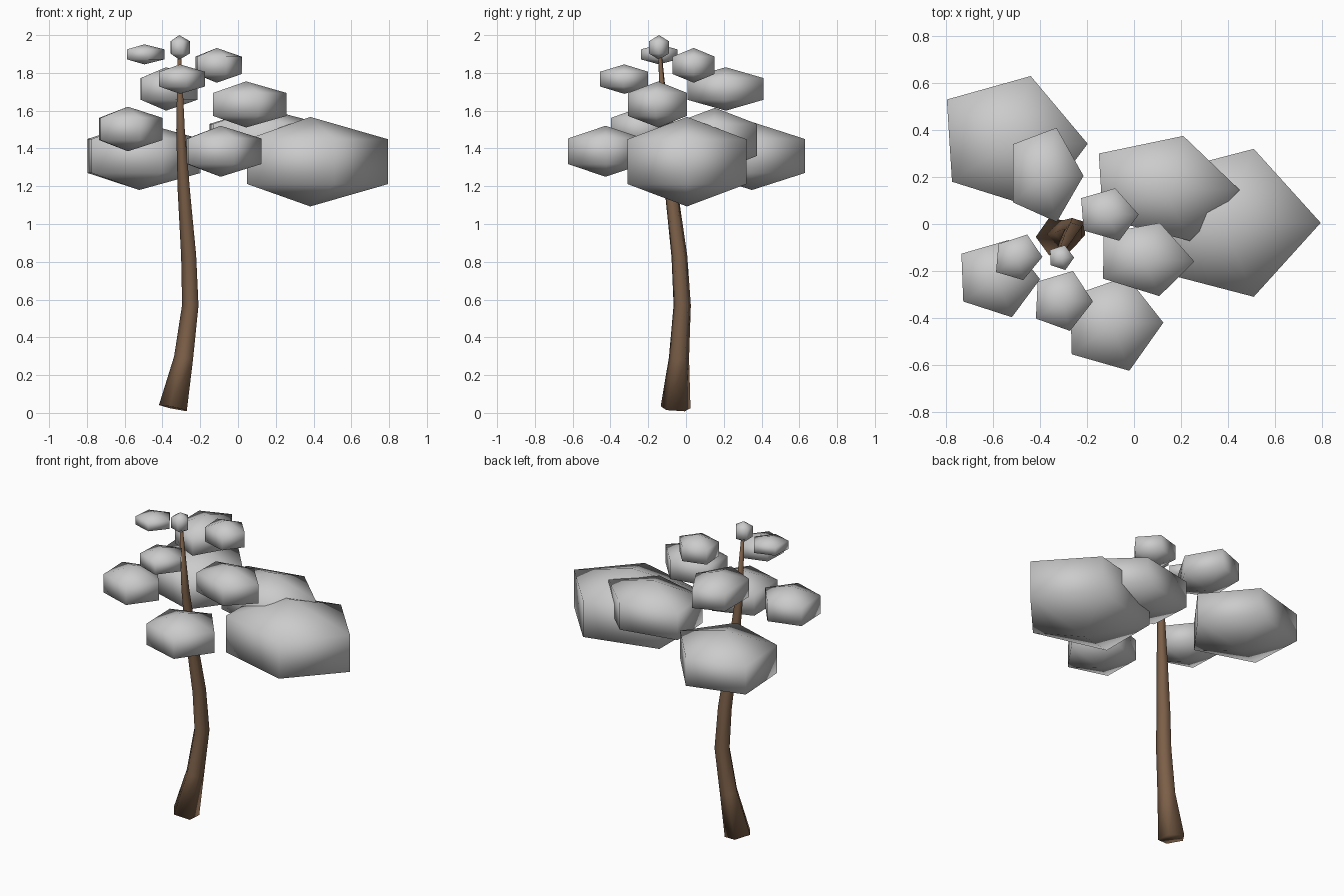
import bpy, math
from mathutils import Vector

if "Cube" in bpy.data.objects:
    bpy.data.objects.remove(bpy.data.objects["Cube"])


def make_object(name, verts, faces, mat=None):
    me = bpy.data.meshes.new(name)
    me.from_pydata(verts, [], faces)
    me.shade_smooth()
    if mat:
        me.materials.append(mat)
    ob = bpy.data.objects.new(name, me)
    bpy.context.collection.objects.link(ob)


def loft_faces(rings, n):
    return [(r * n + i, r * n + (i + 1) % n, (r + 1) * n + (i + 1) % n, (r + 1) * n + i)
            for r in range(rings - 1) for i in range(n)]


def leaf_clump(name, a, b, c, z, h):
    """Flattened five-sided ball; a, b, c are neighbouring corners (clockwise from above)."""
    a, b, c = Vector(a), Vector(b), Vector(c)
    k = 2 * math.cos(math.radians(72))
    mid = (a + c - k * b) / (2 - k)
    u = b - mid
    v = (a - c) / (2 * math.sin(math.radians(72)))
    verts = []
    for dz in (-h / 2, h / 2):
        for i in range(5):
            t = math.radians(72 * i)
            p = mid + u * math.cos(t) + v * math.sin(t)
            verts.append((p.x, p.y, z + dz))
    verts += [(mid.x, mid.y, z - h), (mid.x, mid.y, z + h)]
    faces = loft_faces(2, 5)
    for i in range(5):
        j = (i + 1) % 5
        faces += [(j, i, 10), (5 + i, 5 + j, 11)]
    make_object(name, verts, faces)


# Foliage: three corners seen from above, centre height, half height
clumps = [
    ((0.51, 0.32), (0.795, 0.005), (0.51, -0.31), 1.33, 0.237),
    ((-0.15, 0.30), (0.21, 0.375), (0.45, 0.145), 1.445, 0.17),
    ((-0.775, 0.18), (-0.797, 0.53), (-0.44, 0.63), 1.36, 0.18),
    ((-0.515, 0.34), (-0.33, 0.41), (-0.215, 0.205), 1.715, 0.115),
    ((-0.225, 0.11), (-0.08, 0.152), (0.02, 0.04), 1.84, 0.092),
    ((-0.13, -0.04), (0.11, 0.005), (0.257, -0.16), 1.633, 0.122),
    ((0.125, -0.42), (-0.02, -0.625), (-0.265, -0.555), 1.385, 0.135),
    ((-0.40, -0.235), (-0.52, -0.397), (-0.727, -0.33), 1.503, 0.118),
    ((-0.577, -0.085), (-0.455, -0.045), (-0.39, -0.14), 1.898, 0.053),
    ((-0.41, -0.245), (-0.26, -0.2), (-0.175, -0.33), 1.767, 0.078),
    ((-0.357, -0.11), (-0.295, -0.09), (-0.255, -0.143), 1.935, 0.065),
]
for i, cl in enumerate(clumps):
    leaf_clump(f"leaf_clump_{i + 1}", *cl)

# Trunk: five-sided tapering tube along a bent path (x, y, z, radius)
bark = bpy.data.materials.new("bark")
bark.diffuse_color = (0.2, 0.115, 0.065, 1)
bark.use_nodes = True
bark.node_tree.nodes["Principled BSDF"].inputs["Base Color"].default_value = bark.diffuse_color
path = [(-0.337, -0.055, 0.025, 0.083), (-0.283, -0.037, 0.29, 0.056),
        (-0.248, -0.02, 0.57, 0.048), (-0.257, -0.035, 0.83, 0.044),
        (-0.283, -0.077, 1.17, 0.036), (-0.302, -0.11, 1.5, 0.025),
        (-0.31, -0.14, 1.93, 0.009)]
pts = [Vector(p[:3]) for p in path]
verts = []
for i, p in enumerate(pts):
    d = (pts[min(i + 1, len(pts) - 1)] - pts[max(i - 1, 0)]).normalized()
    side = Vector((0, 1, 0)).cross(d).normalized()
    up = d.cross(side)
    for s in range(5):
        t = math.radians(180 + 72 * s)
        verts.append(p + path[i][3] * (side * math.cos(t) + up * math.sin(t)))
n = len(pts)
faces = loft_faces(n, 5) + [(4, 3, 2, 1, 0), tuple(range(5 * n - 5, 5 * n))]
make_object("trunk", verts, faces, bark)
